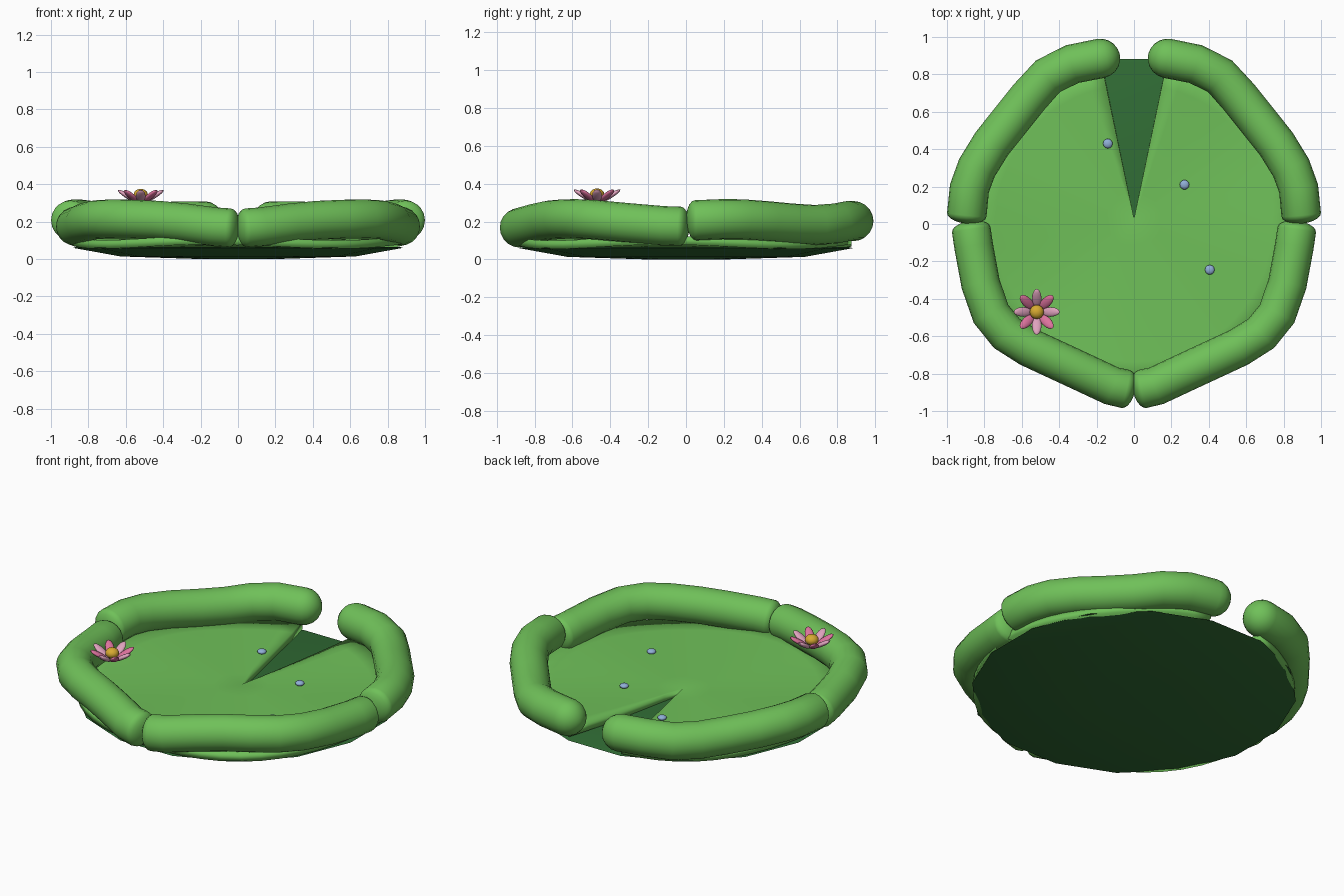
import bpy, bmesh, math
from mathutils import Vector, Matrix

if "Cube" in bpy.data.objects:
    bpy.data.objects.remove(bpy.data.objects["Cube"])


def material(name, rgb):
    m = bpy.data.materials.new(name)
    m.diffuse_color = (*rgb, 1)
    m.use_nodes = True
    m.node_tree.nodes["Principled BSDF"].inputs["Base Color"].default_value = m.diffuse_color
    return m


LEAF = material("leaf green", (0.16, 0.53, 0.10))
DARK = material("dark green", (0.03, 0.15, 0.035))
PALE = material("pale pink", (0.74, 0.36, 0.51))
PINK = material("deep pink", (0.72, 0.17, 0.34))
GOLD = material("gold", (0.68, 0.40, 0.03))
WATER = material("water blue", (0.28, 0.43, 0.68))


def finish(bm, name, mat, angle=35):
    bmesh.ops.recalc_face_normals(bm, faces=bm.faces[:])
    me = bpy.data.meshes.new(name)
    bm.to_mesh(me)
    bm.free()
    ob = bpy.data.objects.new(name, me)
    bpy.context.collection.objects.link(ob)
    me.materials.append(mat)
    bpy.ops.object.select_all(action='DESELECT')
    bpy.context.view_layer.objects.active = ob
    ob.select_set(True)
    bpy.ops.object.shade_smooth_by_angle(angle=math.radians(angle))
    return ob


def skin(bm, rings):
    """Bridge consecutive closed rings and fill both ends."""
    vs = [[bm.verts.new(p) for p in r] for r in rings]
    n = len(vs[0])
    for a, b in zip(vs, vs[1:]):
        for i in range(n):
            j = (i + 1) % n
            bm.faces.new((a[i], a[j], b[j], b[i]))
    bm.faces.new(vs[0][::-1])
    bm.faces.new(vs[-1])


def tube(name, path, radius, caps):
    """Sweep a circle along a path with rounded ends, mirrored across x."""
    pts = [Vector(p) for p in path]
    stations = []
    for i, p in enumerate(pts):
        t = (pts[min(i + 1, len(pts) - 1)] - pts[max(i - 1, 0)]).normalized()
        stations.append((p, t, radius))
    steps = [math.radians(a) for a in (18, 36, 54, 72, 86)]
    (p0, t0, _), (p1, t1, _) = stations[0], stations[-1]
    head = [(p0 - t0 * radius * caps[0] * math.sin(a), t0, radius * math.cos(a)) for a in steps]
    tail = [(p1 + t1 * radius * caps[1] * math.sin(a), t1, radius * math.cos(a)) for a in steps]
    rings = []
    for p, t, r in head[::-1] + stations + tail:
        side = t.cross(Vector((0, 0, 1))).normalized()
        up = side.cross(t)
        rings.append([p + r * (side * math.cos(k * math.tau / 20) + up * math.sin(k * math.tau / 20))
                      for k in range(20)])
    bm = bmesh.new()
    skin(bm, rings)
    ob = finish(bm, name, LEAF, 50)
    ob.modifiers.new("mirror", 'MIRROR').use_mirror_merge = False
    return ob


def ellipsoid(name, mat, scale, matrix, seg=16, rings=10):
    bm = bmesh.new()
    bmesh.ops.create_uvsphere(bm, u_segments=seg, v_segments=rings, radius=1)
    bm.transform(matrix @ Matrix.Diagonal((*scale, 1)))
    return finish(bm, name, mat, 60)


# Dark shallow underside, also seen through the notch
bm = bmesh.new()
skin(bm, [[(r * math.cos((k + .5) * math.tau / 16), r * math.sin((k + .5) * math.tau / 16), z)
           for k in range(16)]
          for r, z in ((0.2, 0.0), (0.64, 0.014), (0.9, 0.06), (0.88, 0.065))])
finish(bm, "pad_underside", DARK, 20)

# Notched leaf with a gently waving edge
NOTCH, APEX, SPAN, RINGS = math.atan2(0.16, 0.76), 0.03, 48, 6
bm = bmesh.new()
centre = bm.verts.new((0, APEX, 0.10))
grid = []
for i in range(SPAN + 1):
    a = math.pi / 2 + NOTCH + (math.tau - 2 * NOTCH) * i / SPAN
    s = math.sin(a) * APEX
    reach = -s + math.sqrt(s * s + 0.89 ** 2 - APEX ** 2)
    row = []
    for j in range(1, RINGS + 1):
        f = j / RINGS
        z = 0.10 + f * f * (0.012 + 0.012 * math.sin(4 * a + 2.2))
        row.append(bm.verts.new((reach * f * math.cos(a), APEX + reach * f * math.sin(a), z)))
    grid.append(row)
for a, b in zip(grid, grid[1:]):
    bm.faces.new((centre, a[0], b[0]))
    for j in range(RINGS - 1):
        bm.faces.new((a[j], a[j + 1], b[j + 1], b[j]))
leaf = finish(bm, "leaf", LEAF)
solid = leaf.modifiers.new("thickness", 'SOLIDIFY')
solid.thickness, solid.offset = 0.045, -1

# Thick rolled rim in four pieces
tube("rim_back",
     [(.18, .885, .203), (.33, .855, .203), (.46, .79, .19), (.56, .68, .182), (.66, .555, .19),
      (.76, .43, .202), (.84, .30, .212), (.88, .19, .213), (.894, .05, .207)], 0.106, (1, .45))
tube("rim_front",
     [(.87, -.03, .175), (.857, -.12, .178), (.82, -.32, .195), (.765, -.48, .21), (.68, -.585, .215),
      (.56, -.66, .213), (.42, -.725, .207), (.28, -.79, .193), (.12, -.865, .172), (.045, -.882, .167)],
     0.104, (.45, .5))

# Flower resting by the rim
flower = Matrix.Translation((-0.52, -0.47, 0.315))
for k in range(8):
    m = (flower @ Matrix.Rotation(k * math.pi / 4, 4, 'Z')
         @ Matrix.Translation((0.072, 0, 0.022)) @ Matrix.Rotation(math.radians(-32), 4, 'Y'))
    ellipsoid(f"petal_{k + 1}", PINK if k % 2 else PALE, (0.06, 0.026, 0.013), m, 12, 8)
ellipsoid("flower_centre", GOLD, (0.038, 0.038, 0.03), flower @ Matrix.Translation((0, 0, 0.03)))

# Water droplets on the leaf
for k, (x, y) in enumerate(((-0.14, 0.43), (0.27, 0.21), (0.405, -0.245))):
    ellipsoid(f"droplet_{k + 1}", WATER, (0.026, 0.026, 0.014), Matrix.Translation((x, y, 0.112)), 12, 8)
